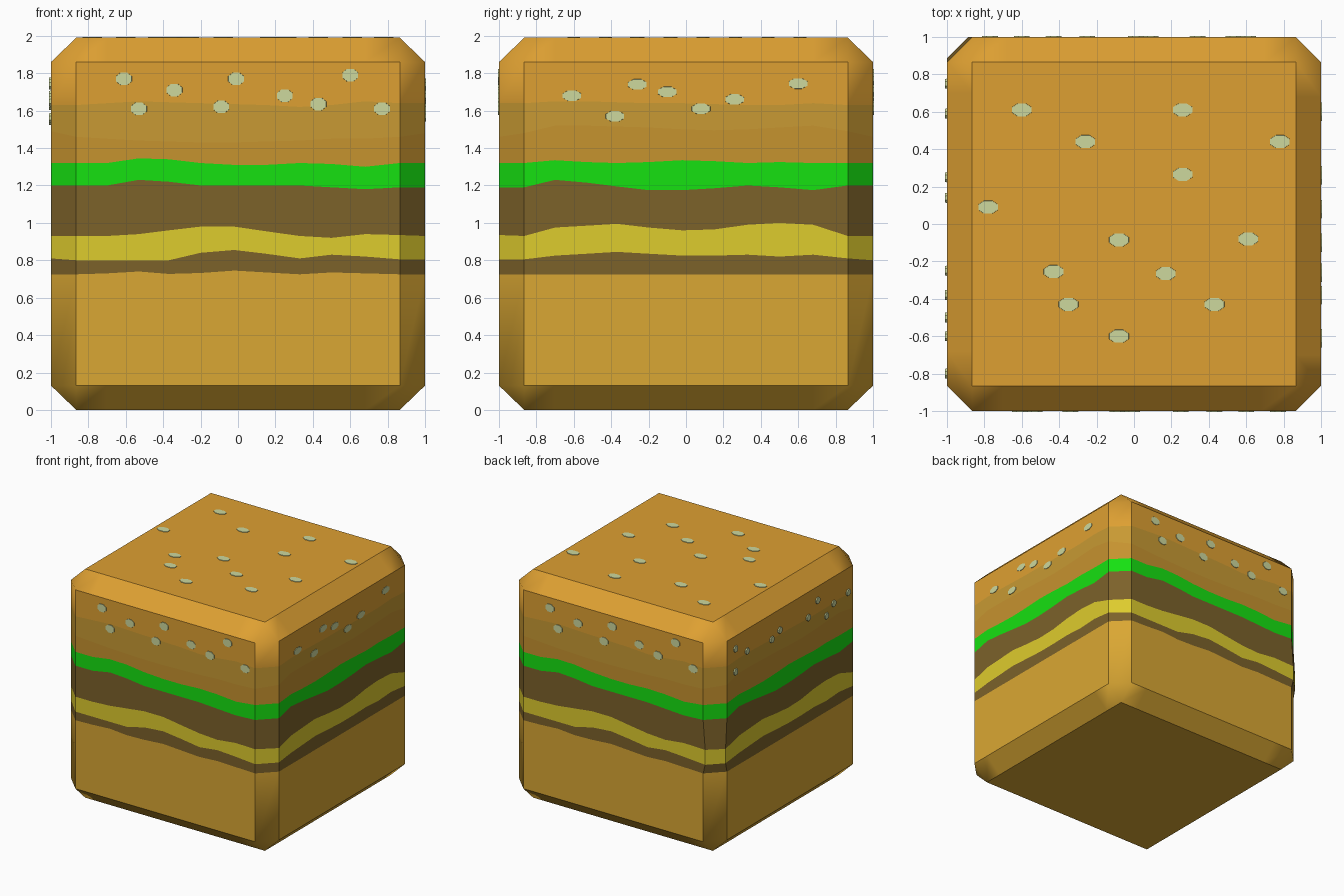
import bpy, bmesh
from math import pi
from mathutils import Matrix

if "Cube" in bpy.data.objects:
    bpy.data.objects.remove(bpy.data.objects["Cube"])

C, H = 0.865, 1.99          # flat face half width, total height
STATIONS = [-C, -.7, -.53, -.37, -.2, -.02, .15, .33, .5, .68, C]


def material(name, rgb):
    lin = [(c / 255 / 12.92) if c < 11 else ((c / 255 + .055) / 1.055) ** 2.4 for c in rgb]
    m = bpy.data.materials.new(name)
    m.diffuse_color = (*lin, 1)
    m.use_nodes = True
    m.node_tree.nodes["Principled BSDF"].inputs["Base Color"].default_value = m.diffuse_color
    return m


BUN = material("bun", (222, 160, 50))
CRUMB = material("crumb", (218, 167, 51))
PATTY = material("patty", (124, 98, 42))
CHEESE = material("cheese", (222, 204, 45))
LETTUCE = material("lettuce", (22, 225, 17))
SHADE = material("bun_shade", (198, 147, 47))
BAND = material("bun_band", (200, 154, 51))
SEED = material("seed", (205, 216, 158))

# wavy layer borders, lowest first, for the front/back and right/left faces
FRONT = [
    [.725, .73, .74, .727, .732, .745, .735, .725, .735, .73, .725],
    [.80, .80, .80, .80, .84, .855, .835, .81, .83, .82, .805],
    [.93, .93, .94, .96, .98, .98, .955, .93, .92, .94, .935],
    [1.20, 1.20, 1.23, 1.22, 1.20, 1.20, 1.20, 1.20, 1.19, 1.18, 1.19],
    [1.32, 1.32, 1.345, 1.34, 1.32, 1.31, 1.31, 1.32, 1.315, 1.30, 1.32],
    [1.46, 1.45, 1.44, 1.435, 1.43, 1.43, 1.435, 1.44, 1.45, 1.45, 1.46],
    [1.63, 1.64, 1.65, 1.645, 1.64, 1.635, 1.63, 1.62, 1.63, 1.65, 1.64],
]
SIDE = [
    [.725] * 11,
    [.805, .825, .835, .845, .835, .825, .825, .83, .82, .83, .81],
    [.93, .975, .985, .995, .975, .96, .965, .99, 1.0, .99, .93],
    [1.19, 1.23, 1.215, 1.195, 1.175, 1.175, 1.185, 1.20, 1.19, 1.175, 1.20],
    [1.32, 1.335, 1.325, 1.32, 1.325, 1.335, 1.33, 1.32, 1.325, 1.32, 1.32],
    [1.48, 1.52, 1.52, 1.515, 1.51, 1.50, 1.495, 1.50, 1.51, 1.52, 1.49],
    [1.64, 1.65, 1.65, 1.645, 1.64, 1.64, 1.635, 1.63, 1.63, 1.64, 1.63],
]


def ring(front, side):
    """Points around the chamfered square, anticlockwise from the front."""
    pts = []
    for k in range(4):
        rot = Matrix.Rotation(k * pi / 2, 3, 'Z')
        for s, z in zip(STATIONS, side if k % 2 else front):
            pts.append(rot @ Matrix.Translation((s, -1, z)).to_translation())
    return pts


def flat_ring(z, inset=False):
    pts = ring([z] * 11, [z] * 11)
    if inset:
        for p in pts:
            p.x, p.y = max(-C, min(C, p.x)), max(-C, min(C, p.y))
    return pts


def layer(name, rings, mat, cap=None):
    bm = bmesh.new()
    rows = [[bm.verts.new(p) for p in r] for r in rings]
    n = len(rows[0])
    for a, b in zip(rows, rows[1:]):
        for i in range(n):
            j = (i + 1) % n
            bm.faces.new((a[i], a[j], b[j], b[i]))
    if cap == 'top':
        bm.faces.new(rows[-1])
    if cap == 'bottom':
        bm.faces.new(rows[0][::-1])
    bmesh.ops.remove_doubles(bm, verts=bm.verts, dist=1e-4)
    finish(name, bm, mat)
    # smooths chamfers into the corners, keeps 45 degree edges sharp
    bpy.ops.object.shade_smooth_by_angle(angle=0.7)


def finish(name, bm, mat):
    me = bpy.data.meshes.new(name)
    bm.to_mesh(me)
    bm.free()
    me.materials.append(mat)
    ob = bpy.data.objects.new(name, me)
    bpy.context.collection.objects.link(ob)
    bpy.ops.object.select_all(action='DESELECT')
    ob.select_set(True)
    bpy.context.view_layer.objects.active = ob


borders = [ring(f, s) for f, s in zip(FRONT, SIDE)]
# cheese bulges slightly at the back left corner
for b in borders[1:3]:
    for p in b:
        if p.x < -.8 and p.y > .8:
            p.x -= .02 if p.x > -.95 else 0
            p.y += .02 if p.y < .95 else 0

# stacked layers
layer("bottom_bun", [flat_ring(0, True), flat_ring(.13), borders[0]], CRUMB, 'bottom')
for i, (name, mat) in enumerate([("lower_patty", PATTY), ("cheese", CHEESE),
                                 ("upper_patty", PATTY), ("lettuce", LETTUCE),
                                 ("bun_underside", SHADE), ("bun_band", BAND)]):
    layer(name, borders[i:i + 2], mat)
layer("top_bun", [borders[6], flat_ring(1.86), flat_ring(H, True)], BUN, 'top')

# seeds: flat eight-sided discs on each face, (u, v) in the plane of the face
FRONT_SEEDS = [(-.61, 1.77), (-.53, 1.61), (-.34, 1.71), (-.09, 1.62), (-.01, 1.77),
               (.25, 1.68), (.43, 1.635), (.60, 1.79), (.77, 1.61)]
RIGHT_SEEDS = [(-.61, 1.68), (-.38, 1.57), (-.26, 1.74), (-.10, 1.70), (.08, 1.61),
               (.26, 1.66), (.60, 1.745)]
LEFT_SEEDS = [(-.75, 1.75), (-.75, 1.55), (-.59, 1.67), (-.25, 1.64), (-.14, 1.68),
              (.25, 1.64), (.38, 1.74), (.5, 1.56), (.6, 1.63), (.8, 1.65)]
TOP_SEEDS = [(-.60, .61), (.26, .61), (-.26, .44), (.78, .44), (.26, .265), (-.78, .09),
             (-.08, -.085), (.61, -.08), (-.43, -.255), (.17, -.265), (-.35, -.43),
             (.43, -.43), (-.08, -.60)]


def seeds(name, spots, frame, w, h, lift=.004):
    bm = bmesh.new()
    for u, v in spots:
        m = (frame @ Matrix.Translation((u, v, lift - .01))
             @ Matrix.Diagonal((w, h, 1, 1)) @ Matrix.Rotation(pi / 8, 4, 'Z'))
        bmesh.ops.create_cone(bm, cap_ends=True, segments=8, radius1=1.08,
                              radius2=1, depth=.02, matrix=m)
    finish(name, bm, SEED)


def wall(k):
    return (Matrix.Rotation(k * pi / 2, 4, 'Z') @ Matrix.Translation((0, -1, 0))
            @ Matrix.Rotation(pi / 2, 4, 'X'))


seeds("front_seeds", FRONT_SEEDS, wall(0), .045, .036)
seeds("right_seeds", RIGHT_SEEDS, wall(1), .053, .03)
seeds("back_seeds", FRONT_SEEDS, wall(2), .045, .036)
seeds("left_seeds", LEFT_SEEDS, wall(3), .028, .028, .01)
seeds("top_seeds", TOP_SEEDS, Matrix.Translation((0, 0, H)), .056, .037)
